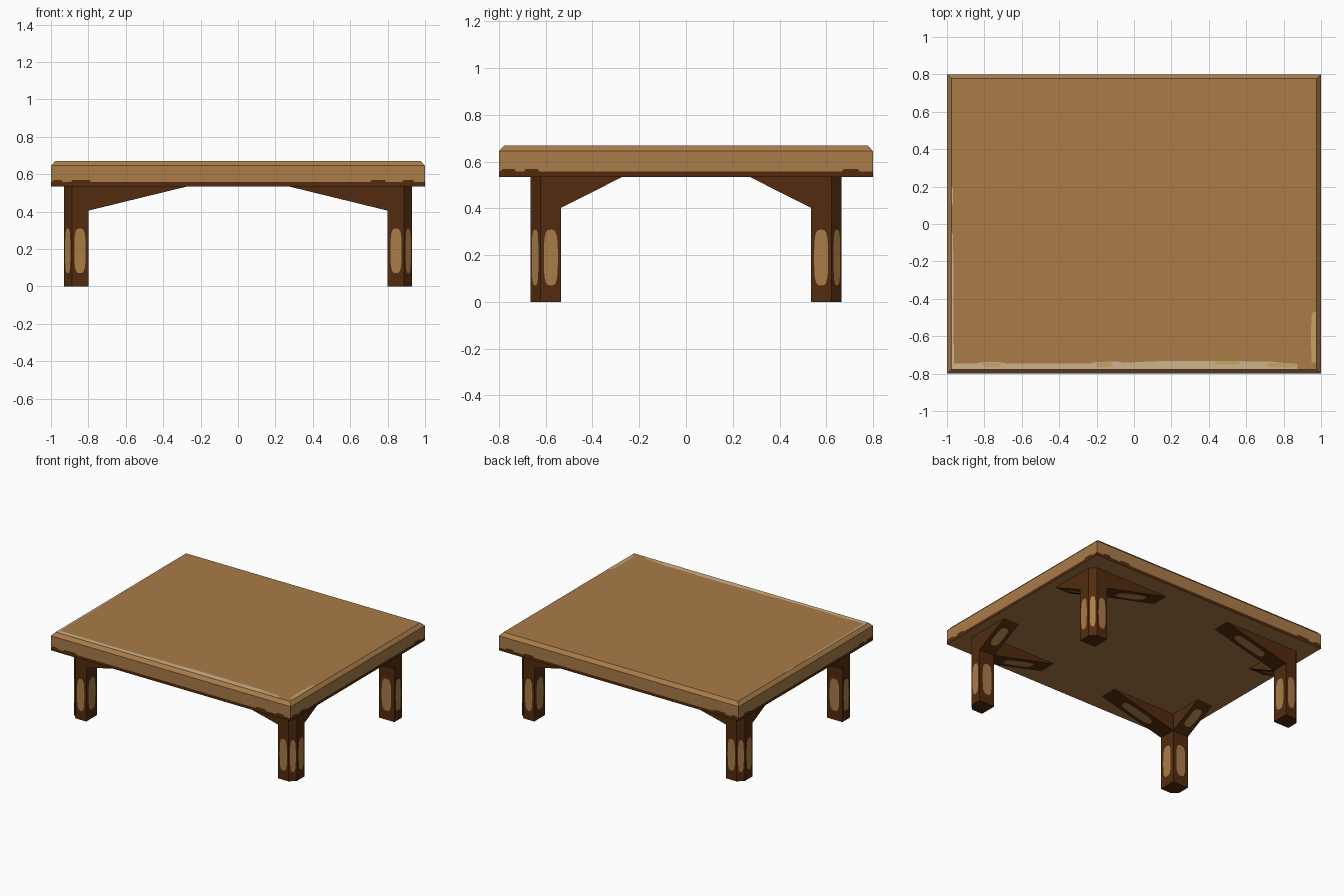
import bpy, bmesh, math
from mathutils import Vector

if "Cube" in bpy.data.objects:
    bpy.data.objects.remove(bpy.data.objects["Cube"])


def material(name, rgb):
    m = bpy.data.materials.new(name)
    lin = [((c / 255 + 0.055) / 1.055) ** 2.4 for c in rgb]
    m.diffuse_color = (*lin, 1)
    m.use_nodes = True
    m.node_tree.nodes["Principled BSDF"].inputs["Base Color"].default_value = m.diffuse_color
    return m


TAN = material("tan wood", (170, 124, 73))
DARK = material("dark wood", (82, 43, 14))
PALE = material("pale worn edge", (206, 180, 140))
STRAW = material("straw worn edge", (198, 164, 104))


def make(name, verts, faces, mats, recalc=True):
    me = bpy.data.meshes.new(name)
    me.from_pydata([tuple(v) for v in verts], [], faces)
    bm = bmesh.new()
    bm.from_mesh(me)
    if recalc:
        bmesh.ops.recalc_face_normals(bm, faces=bm.faces)
    bm.to_mesh(me)
    bm.free()
    for m in mats:
        me.materials.append(m)
    ob = bpy.data.objects.new(name, me)
    bpy.context.collection.objects.link(ob)
    return ob


def prism(name, a, b, mat):
    """Solid between two matching outlines."""
    n = len(a)
    faces = [tuple(range(n)), tuple(range(n, 2 * n))]
    faces += [(i, (i + 1) % n, n + (i + 1) % n, n + i) for i in range(n)]
    return make(name, a + b, faces, [mat])


def flat(name, pts, normal, mat, lift=0.002):
    """Thin painted patch lying just above a surface."""
    n = Vector(normal).normalized()
    pts = [Vector(p) + n * lift for p in pts]
    area = Vector()
    for p, q in zip(pts, pts[1:] + pts[:1]):
        area += (p - pts[0]).cross(q - pts[0])
    if area.dot(n) < 0:
        pts.reverse()
    return make(name, pts, [tuple(range(len(pts)))], [mat], False)


def oval(name, c, u, v, normal, mat, steps=20):
    """Rounded worn spot with half axes u and v."""
    c, u, v = Vector(c), Vector(u), Vector(v)
    pts = []
    for i in range(steps):
        t = 2 * math.pi * i / steps
        cs, sn = math.cos(t), math.sin(t)
        pts.append(c + u * math.copysign(abs(cs) ** 0.6, cs)
                   + v * math.copysign(abs(sn) ** 0.6, sn))
    flat(name, pts, normal, mat)


# Table top: stacked rectangular rings, dark band along the lower edge
rings = [(0, 0.535), (0, 0.557), (0, 0.645), (0.023, 0.67)]
verts = [(sx * (1 - d), sy * (0.8 - d), z) for d, z in rings
         for sx, sy in ((-1, -1), (1, -1), (1, 1), (-1, 1))]
faces = [(3, 2, 1, 0), (12, 13, 14, 15)]
for r in range(3):
    for i in range(4):
        j = (i + 1) % 4
        faces.append((4 * r + i, 4 * r + j, 4 * r + 4 + j, 4 * r + 4 + i))
top = make("table_top", verts, faces, [TAN, DARK])
for p in top.data.polygons:
    if 0.536 < p.center.z < 0.557:
        p.material_index = 1

# Dark stains that rise above the band near the corners
for s in (-1, 1):
    for a, b in ((-1, -0.93), (-0.9, -0.78), (0.7, 0.8), (0.87, 0.95)):
        zs = ((a, 0.55), (b, 0.55), (b - 0.015, 0.569), (a + 0.015, 0.569))
        flat("edge_stain", [(x, s * 0.8, z) for x, z in zs], (0, s, 0), DARK, 0.001)
    for a, b in ((-0.8, -0.72), (-0.7, -0.62), (0.66, 0.75)):
        zs = ((a, 0.55), (b, 0.55), (b - 0.015, 0.569), (a + 0.015, 0.569))
        flat("edge_stain", [(s, y, z) for y, z in zs], (s, 0, 0), DARK, 0.001)

# Worn pale strips on the top surface
Z = 0.67
UP = (0, 0, 1)
front = [(-0.975, -0.775), (0.87, -0.775), (0.875, -0.75), (0.72, -0.735), (0.4, -0.732),
         (0.1, -0.734), (-0.05, -0.742), (-0.1, -0.735), (-0.2, -0.738), (-0.24, -0.746),
         (-0.68, -0.746), (-0.72, -0.738), (-0.8, -0.738), (-0.85, -0.746), (-0.975, -0.746)]
left = [(-0.976, -0.75), (-0.962, -0.75), (-0.966, -0.5), (-0.964, -0.3), (-0.968, -0.05),
        (-0.976, -0.05)]
right = [(0.972, -0.74), (0.95, -0.74), (0.945, -0.6), (0.95, -0.49), (0.958, -0.47),
         (0.972, -0.47)]
flat("front_wear", [(x, y, Z) for x, y in front], UP, PALE, 0.001)
flat("left_wear", [(x, y, Z) for x, y in left], UP, PALE, 0.001)
flat("left_wear_spot", [(-0.976, 0.1, Z), (-0.967, 0.11, Z), (-0.967, 0.19, Z),
                        (-0.976, 0.2, Z)], UP, PALE, 0.001)
flat("right_wear", [(x, y, Z) for x, y in right], UP, STRAW, 0.001)
for x, y, w, h in ((-0.76, -0.752, 0.05, 0.012), (-0.16, -0.752, 0.045, 0.015),
                   (0.5, -0.742, 0.07, 0.009), (0.79, -0.755, 0.08, 0.013)):
    oval("front_wear_spot", (x, y, Z), (w, 0, 0), (0, h, 0), UP, STRAW)

# Legs with a bevelled outer corner, two braces each, and worn spots
X0, X1, Y0, Y1, C, TOP = 0.80, 0.93, 0.535, 0.665, 0.042, 0.536
section = [(X0, Y0), (X1, Y0), (X1, Y1 - C), (X1 - C, Y1), (X0, Y1)]
for sx in (-1, 1):
    for sy in (-1, 1):
        name = ("front" if sy < 0 else "back") + ("_left" if sx < 0 else "_right")

        def m(x, y, z):
            return (sx * x, sy * y, z)

        prism(name + "_leg", [m(x, y, 0) for x, y in section],
              [m(x, y, TOP) for x, y in section], DARK)
        px = [(X0, 0.405), (X0, TOP), (0.265, TOP)]
        prism(name + "_long_brace", [m(x, Y0, z) for x, z in px],
              [m(x, Y1, z) for x, z in px], DARK)
        py = [(Y0, 0.403), (Y0, TOP), (0.27, TOP)]
        prism(name + "_short_brace", [m(X0, y, z) for y, z in py],
              [m(X1, y, z) for y, z in py], DARK)

        # (centre, half width vector, normal) for each upright face
        for c, u, n in (((0.845, Y1), (0.03, 0), (0, 1)),
                        ((X1, 0.578), (0.03, 0), (1, 0)),
                        ((X1 - C / 2, Y1 - C / 2), (0.014, -0.014), (1, 1)),
                        ((0.865, Y0), (0.04, 0), (0, -1)),
                        ((X0, 0.60), (0.04, 0), (-1, 0))):
            if n[0] and not n[1]:
                u = (0, u[0])
            oval(name + "_leg_wear", m(*c, 0.19), m(*u, 0), (0, 0, 0.12), m(*n, 0), TAN)
        # Worn spots under the braces
        oval(name + "_brace_wear", m(0.53, 0.60, 0.4706), m(0.125, 0, -0.0304),
             m(0, 0.035, 0), m(-0.13, 0, -0.535), TAN)
        oval(name + "_brace_wear", m(0.865, 0.4025, 0.4695), m(0, 0.07, -0.0351),
             m(0.035, 0, 0), m(0, -0.133, -0.265), TAN)
